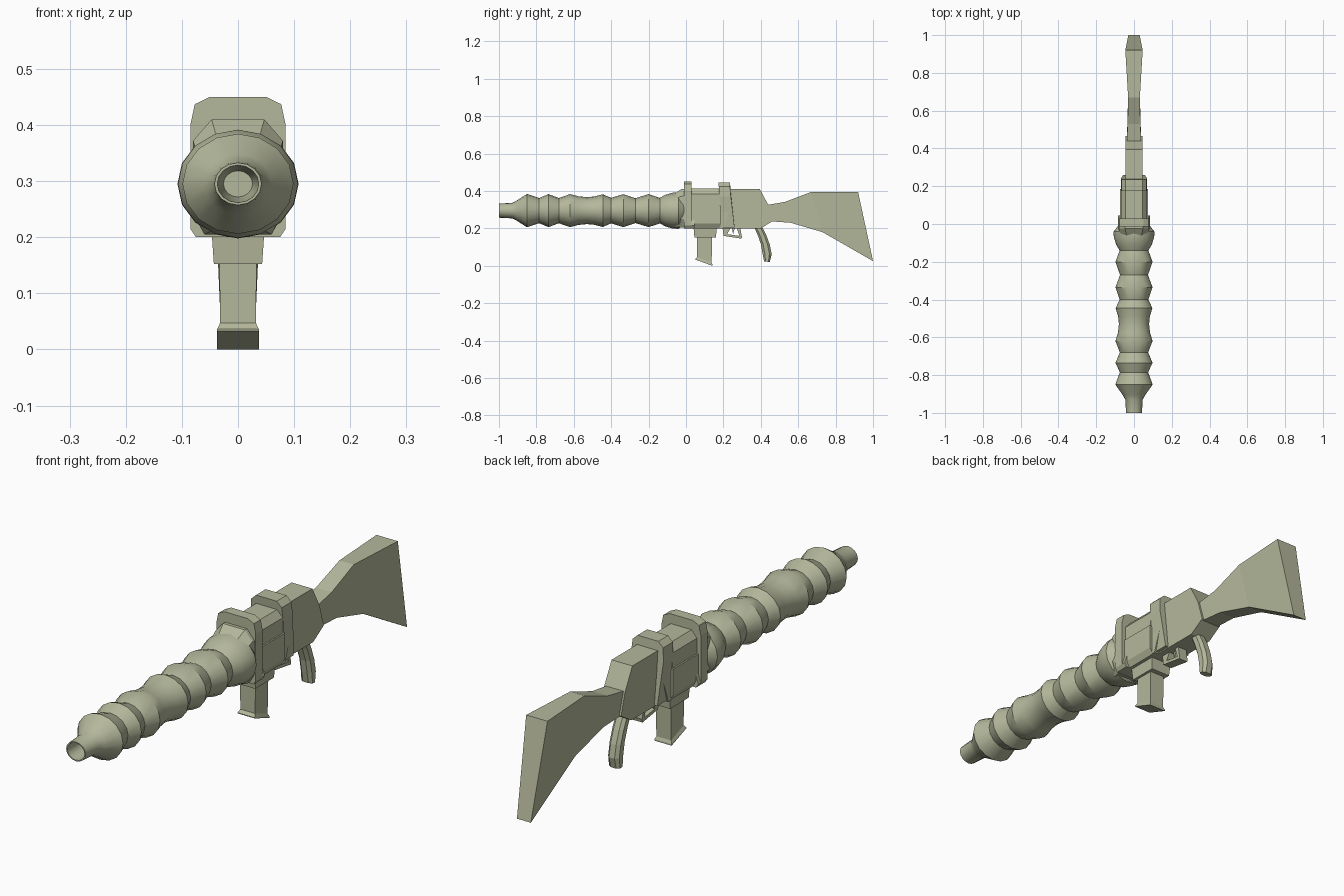
import bpy, bmesh, math

cube = bpy.data.objects.get("Cube")
if cube:
    bpy.data.objects.remove(cube, do_unlink=True)

olive = bpy.data.materials.new("pale_olive")
olive.use_nodes = True
COLOUR = (0.46, 0.48, 0.33, 1)
olive.diffuse_color = COLOUR
olive.node_tree.nodes["Principled BSDF"].inputs["Base Color"].default_value = COLOUR


def loft(name, rings, smooth=False):
    """Skin a list of equal-length point rings and cap both ends."""
    bm = bmesh.new()
    loops = [[bm.verts.new(p) for p in ring] for ring in rings]
    n = len(loops[0])
    for a, b in zip(loops, loops[1:]):
        for i in range(n):
            j = (i + 1) % n
            bm.faces.new((a[i], a[j], b[j], b[i]))
    bm.faces.new(loops[0])
    bm.faces.new(loops[-1])
    bmesh.ops.recalc_face_normals(bm, faces=bm.faces)
    mesh = bpy.data.meshes.new(name)
    bm.to_mesh(mesh)
    bm.free()
    mesh.materials.append(olive)
    obj = bpy.data.objects.new(name, mesh)
    bpy.context.collection.objects.link(obj)
    if smooth:
        bpy.ops.object.select_all(action='DESELECT')
        obj.select_set(True)
        bpy.context.view_layer.objects.active = obj
        bpy.ops.object.shade_smooth_by_angle(angle=math.radians(35))
    return obj


def side_plate(name, outline, half):
    """Extrude a (y, z) side outline across x."""
    return loft(name, [[(x, y, z) for y, z in outline] for x in (-half, half)])


def mirrored(half_outline):
    """Full (x, z) cross-section from its +x half, listed top to bottom."""
    return half_outline + [(-x, z) for x, z in reversed(half_outline)]


def block(name, half_outline, y0, y1):
    """Extrude a mirrored (x, z) cross-section along y."""
    return loft(name, [[(x, y, z) for x, z in mirrored(half_outline)] for y in (y0, y1)])


# Ribbed barrel, slightly flattened, with a recessed muzzle
AXIS, SIDES = 0.295, 16
profile = [(-0.88, 0.026), (-0.93, 0.034), (-1.0, 0.037), (-1.0, 0.042),
           (-0.93, 0.046), (-0.905, 0.06), (-0.85, 0.099), (-0.785, 0.075), (-0.735, 0.098),
           (-0.68, 0.075), (-0.62, 0.098), (-0.575, 0.085), (-0.53, 0.08),
           (-0.49, 0.084), (-0.445, 0.097), (-0.4, 0.076), (-0.335, 0.098),
           (-0.27, 0.074), (-0.2, 0.098), (-0.14, 0.076), (-0.11, 0.094),
           (-0.07, 0.107), (-0.04, 0.108), (-0.01, 0.085)]
rings = []
for y, r in profile:
    angles = [math.tau * i / SIDES for i in range(SIDES)]
    rings.append([(r * math.cos(a), y, AXIS + 0.9 * r * math.sin(a)) for a in angles])
loft("barrel", rings, smooth=True)

# Angled collar joining barrel and front plate
collar = mirrored([(0.047, 0.41), (0.08, 0.372), (0.085, 0.25), (0.06, 0.205)])
collar_front = mirrored([(0.04, 0.385), (0.075, 0.355), (0.08, 0.25), (0.05, 0.21)])
loft("collar", [[(x, -0.06, z) for x, z in collar_front],
                [(x, -0.025, z) for x, z in collar],
                [(x, 0.0, z) for x, z in collar]])

# Front plate
block("front_plate", [(0.05, 0.45), (0.077, 0.437), (0.085, 0.4),
                      (0.085, 0.215), (0.075, 0.2)], -0.012, 0.03)
block("front_plate_foot", [(0.07, 0.26), (0.085, 0.215), (0.075, 0.2)], 0.03, 0.045)

# Receiver body, tapering into the stock
side_plate("receiver", [(0.02, 0.41), (0.395, 0.41), (0.44, 0.325),
                        (0.465, 0.24), (0.4, 0.2), (0.02, 0.2)], 0.045)

# Wide forward housing with a recessed upper panel
block("lower_housing", [(0.074, 0.325), (0.074, 0.225), (0.06, 0.2)], 0.03, 0.185)
block("upper_panel", [(0.045, 0.412), (0.068, 0.385), (0.068, 0.32)], 0.03, 0.18)

# Strap around the receiver, leaning back toward the bottom
strap = mirrored([(0.045, 0.445), (0.066, 0.425), (0.07, 0.37), (0.058, 0.205)])
loft("strap", [[(x, y + 0.12 * max(0, 0.41 - z), z) for x, z in strap] for y in (0.175, 0.235)])
side_plate("strap_wedge", [(0.18, 0.4), (0.235, 0.4), (0.235, 0.3), (0.2, 0.2), (0.18, 0.2)], 0.064)

# Magazine well and magazine with a flared, slanted foot
def rect(half, front, back, z_front, z_back):
    return [(-half, front, z_front), (half, front, z_front),
            (half, back, z_back), (-half, back, z_back)]


loft("magazine_well", [rect(0.047, 0.04, 0.165, 0.21, 0.21),
                       rect(0.043, 0.045, 0.16, 0.152, 0.152)])
loft("magazine", [rect(0.033, 0.06, 0.14, 0.16, 0.16),
                  rect(0.032, 0.06, 0.137, 0.047, 0.017),
                  rect(0.037, 0.05, 0.142, 0.036, 0.006),
                  rect(0.037, 0.05, 0.142, 0.033, 0.0)])

# Trigger guard and trigger
side_plate("guard_front", [(0.195, 0.205), (0.24, 0.205), (0.215, 0.16), (0.2, 0.165)], 0.02)
side_plate("guard_bar", [(0.2, 0.172), (0.3, 0.158), (0.297, 0.145), (0.2, 0.16)], 0.02)
side_plate("guard_rear", [(0.285, 0.16), (0.298, 0.158), (0.29, 0.205), (0.27, 0.205)], 0.02)
side_plate("trigger", [(0.245, 0.205), (0.262, 0.205), (0.252, 0.168)], 0.006)

# Curved pistol grip with bevelled edges
grip_path = [(0.36, 0.405, 0.215), (0.382, 0.43, 0.165), (0.4, 0.448, 0.115),
             (0.409, 0.458, 0.065), (0.418, 0.448, 0.022)]
grip_rings = []
for front, back, z in grip_path:
    mid, d, w = (front + back) / 2, (back - front) / 2, 0.024
    grip_rings.append([(sx * w, mid + sy * d, z - sy * d * 0.1) for sx, sy in
                       [(0.5, -1), (1, -0.5), (1, 0.5), (0.5, 1),
                        (-0.5, 1), (-1, 0.5), (-1, -0.5), (-0.5, -1)]])
loft("pistol_grip", grip_rings)

# Shoulder stock: top (y, z, half width) then bottom (y, z, half width)
stock = [((0.43, 0.325, 0.038), (0.45, 0.238, 0.038)),
         ((0.53, 0.342, 0.034), (0.56, 0.23, 0.034)),
         ((0.67, 0.395, 0.031), (0.73, 0.18, 0.031)),
         ((0.92, 0.395, 0.046), (1.0, 0.025, 0.03))]
loft("stock", [[(-tw, ty, tz), (tw, ty, tz), (bw, by, bz), (-bw, by, bz)]
               for (ty, tz, tw), (by, bz, bw) in stock])
